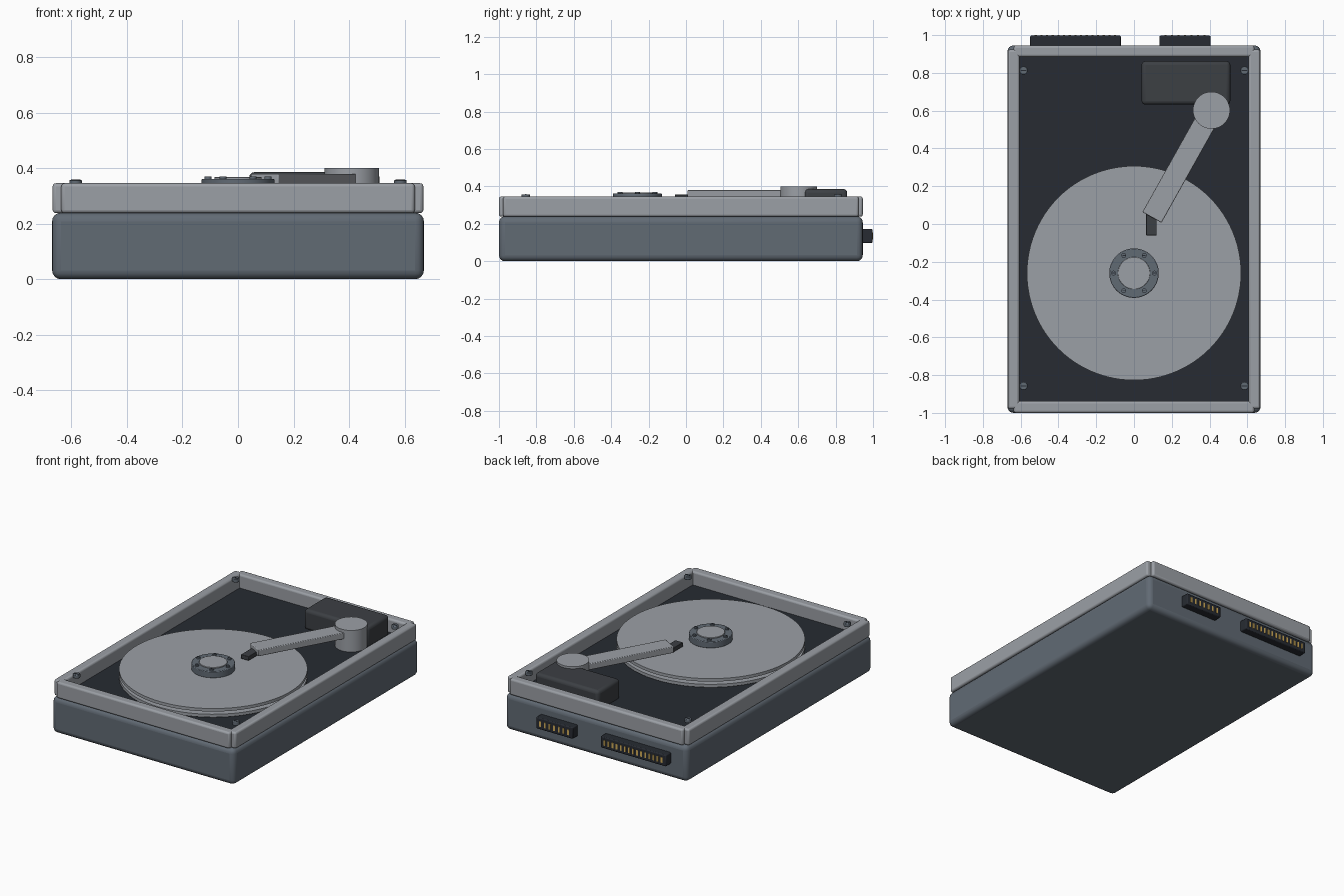
import bpy
from math import cos, sin, pi, atan2, hypot

if "Cube" in bpy.data.objects:
    bpy.data.objects.remove(bpy.data.objects["Cube"])


def mat(name, r, g, b):
    m = bpy.data.materials.new(name)
    m.diffuse_color = (r, g, b, 1)
    m.use_nodes = True
    m.node_tree.nodes["Principled BSDF"].inputs["Base Color"].default_value = m.diffuse_color
    return m


BODY = mat("slate", 0.12, 0.145, 0.175)
METAL = mat("metal", 0.33, 0.35, 0.38)
DECK = mat("deck_dark", 0.02, 0.024, 0.032)
DARK = mat("charcoal", 0.045, 0.05, 0.057)
GOLD = mat("gold", 0.65, 0.42, 0.1)


def finish(ob, name, material, bevel, segments):
    ob.name = name
    ob.data.materials.append(material)
    if bevel:
        b = ob.modifiers.new("Bevel", "BEVEL")
        b.width, b.segments = bevel, segments
        b.limit_method = "ANGLE"
    bpy.ops.object.shade_smooth_by_angle()
    return ob


def box(name, x, y, z, material, bevel=0, segments=3):
    """Box from (min, max) ranges on each axis."""
    bpy.ops.mesh.primitive_cube_add(size=1, location=[sum(r) / 2 for r in (x, y, z)])
    ob = bpy.context.object
    ob.scale = [r[1] - r[0] for r in (x, y, z)]
    bpy.ops.object.transform_apply(location=False, rotation=False, scale=True)
    return finish(ob, name, material, bevel, segments)


def disc(name, x, y, r, z0, z1, material, bevel=0, sides=64):
    bpy.ops.mesh.primitive_cylinder_add(vertices=sides, radius=r, depth=z1 - z0,
                                        location=(x, y, (z0 + z1) / 2))
    return finish(bpy.context.object, name, material, bevel, 2)


# Lower case and recessed deck
box("lower_case", (-0.67, 0.67), (-1, 0.945), (0, 0.24), BODY, 0.032, 4)
box("deck_plate", (-0.615, 0.615), (-0.945, 0.895), (0.225, 0.257), DECK)

# Raised rim of four bars with notched corners
for s, side in ((-1, "left"), (1, "right")):
    box(f"rim_{side}", sorted((s * 0.607, s * 0.668)), (-0.978, 0.923),
        (0.238, 0.346), METAL, 0.012)
box("rim_front", (-0.637, 0.637), (-1, -0.938), (0.238, 0.346), METAL, 0.012)
box("rim_back", (-0.637, 0.637), (0.885, 0.945), (0.238, 0.346), METAL, 0.012)

# Two stacked platters on a spindle
CY = -0.26
disc("spindle", 0, CY, 0.12, 0.25, 0.33, BODY)
for i, z in enumerate((0.262, 0.3)):
    disc(f"platter_{i + 1}", 0, CY, 0.567, z, z + 0.02, METAL, sides=96)

# Hub clamp, cap and bolts
disc("hub_clamp", 0, CY, 0.131, 0.318, 0.362, BODY, 0.004)
disc("hub_cap", 0, CY, 0.085, 0.35, 0.368, METAL, 0.002)
for i in range(6):
    a = i * pi / 3
    x, y = 0.108 * cos(a), CY + 0.108 * sin(a)
    disc(f"hub_bolt_{i + 1}", x, y, 0.013, 0.358, 0.37, BODY, sides=16)
    box(f"hub_bolt_slot_{i + 1}", (x - 0.008, x + 0.008), (y - 0.002, y + 0.002),
        (0.365, 0.371), DECK)

# Actuator magnet, pivot, arm and head
box("magnet_block", (0.04, 0.51), (0.632, 0.862), (0.25, 0.386), DARK, 0.02)
disc("arm_pivot", 0.41, 0.602, 0.098, 0.25, 0.4, METAL)
(ax, ay), (bx, by) = (0.095, 0.035), (0.375, 0.535)
half = hypot(bx - ax, by - ay) / 2
arm = box("actuator_arm", (-half, half), (-0.058, 0.058), (0.338, 0.38), METAL, 0.004, 2)
arm.location.x, arm.location.y = (ax + bx) / 2, (ay + by) / 2
arm.rotation_euler.z = atan2(by - ay, bx - ax)
box("read_head", (0.064, 0.12), (-0.06, 0.06), (0.328, 0.356), DARK, 0.003, 2)

# Corner screws with slots
for i, (x, y) in enumerate((x, y) for x in (-0.585, 0.585) for y in (-0.857, 0.813)):
    disc(f"screw_{i + 1}", x, y, 0.022, 0.335, 0.358, BODY, 0.003, sides=24)
    box(f"screw_slot_{i + 1}", (x - 0.017, x + 0.017), (y - 0.003, y + 0.003),
        (0.352, 0.3595), DECK)

# Rear connectors with gold pins
for name, x0, x1, n in (("wide", -0.55, -0.07, 15), ("narrow", 0.135, 0.405, 7)):
    box(f"{name}_connector", (x0, x1), (0.93, 0.997), (0.097, 0.173), DECK, 0.006, 2)
    step = (x1 - x0 - 0.03) / n
    for i in range(n):
        x = x0 + 0.015 + step * (i + 0.5)
        box(f"{name}_pin_{i + 1}", (x - 0.006, x + 0.006), (0.985, 1.0),
            (0.117, 0.153), GOLD)
